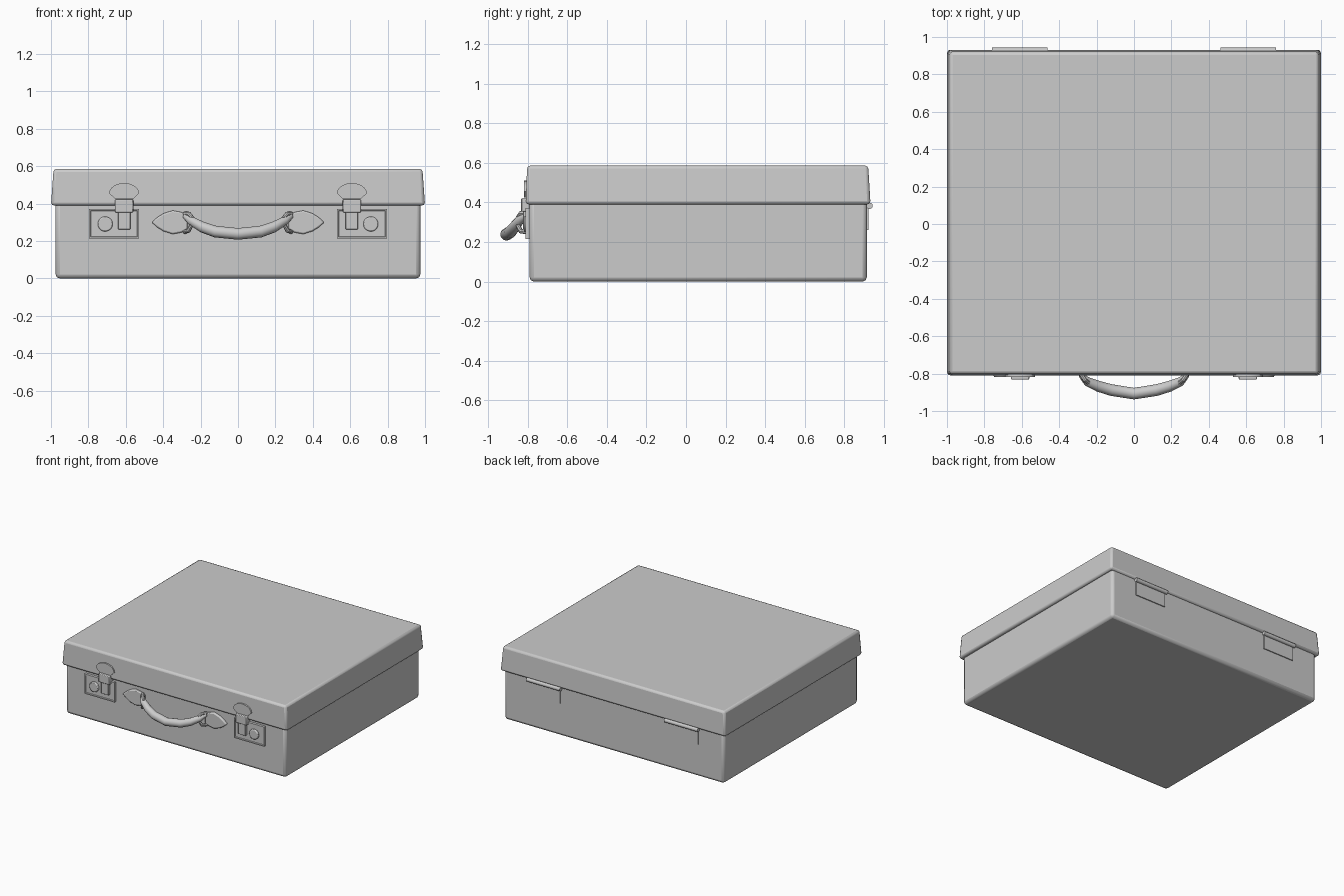
import bpy, bmesh, math
from mathutils import Vector

if "Cube" in bpy.data.objects:
    bpy.data.objects.remove(bpy.data.objects["Cube"])


def finish(name, bm, mirror=False, bevel=0.0, segs=2, angle=35):
    bmesh.ops.recalc_face_normals(bm, faces=bm.faces)
    me = bpy.data.meshes.new(name)
    bm.to_mesh(me)
    bm.free()
    ob = bpy.data.objects.new(name, me)
    bpy.context.collection.objects.link(ob)
    if bevel:
        b = ob.modifiers.new("Bevel", 'BEVEL')
        b.width, b.segments = bevel, segs
        b.limit_method, b.angle_limit = 'ANGLE', math.radians(40)
    if mirror:
        m = ob.modifiers.new("Mirror", 'MIRROR')
        m.use_clip = False
        m.merge_threshold = 0.0001
    bpy.ops.object.select_all(action='DESELECT')
    ob.select_set(True)
    bpy.context.view_layer.objects.active = ob
    bpy.ops.object.shade_smooth_by_angle(angle=math.radians(angle))
    return ob


def box_bm(x, y, z):
    bm = bmesh.new()
    bmesh.ops.create_cube(bm, size=1)
    for v in bm.verts:
        v.co = [(a + b) / 2 + c * (b - a) for c, (a, b) in zip(v.co, (x, y, z))]
    return bm


def plate_bm(points, y_back, y_front):
    """Outline in (x, z) extruded along y."""
    bm = bmesh.new()
    face = bm.faces.new([bm.verts.new((x, y_back, z)) for x, z in points])
    ext = bmesh.ops.extrude_face_region(bm, geom=[face])
    for v in ext['geom']:
        if isinstance(v, bmesh.types.BMVert):
            v.co.y = y_front
    return bm


def cyl_bm(p, q, r, n):
    """Cylinder from point p to point q."""
    p, q = Vector(p), Vector(q)
    bm = bmesh.new()
    bmesh.ops.create_cone(bm, cap_ends=True, segments=n, radius1=r, radius2=r, depth=(q - p).length)
    rot = (q - p).to_track_quat('Z', 'Y')
    for v in bm.verts:
        v.co = rot @ v.co + (p + q) / 2
    return bm


def tube_bm(path, radii, n=10):
    """Round tube through path with a radius at each point."""
    bm = bmesh.new()
    pts = [Vector(p) for p in path]
    rings = []
    for i, p in enumerate(pts):
        t = (pts[min(i + 1, len(pts) - 1)] - pts[max(i - 1, 0)]).normalized()
        u = t.cross(Vector((0, 0, 1))).normalized()
        w = t.cross(u)
        rings.append([bm.verts.new(p + radii[i] * (u * math.cos(a) + w * math.sin(a)))
                      for a in (2 * math.pi * k / n for k in range(n))])
    for a, b in zip(rings, rings[1:]):
        for k in range(n):
            bm.faces.new((a[k], a[(k + 1) % n], b[(k + 1) % n], b[k]))
    bm.faces.new(rings[0])
    bm.faces.new(rings[-1])
    return bm


# Case body
finish("case_body", box_bm((-.975, .975), (-.79, .913), (0, .42)), bevel=.022)

# Lid, flaring slightly towards its rim
bm = box_bm((-1, 1), (-.81, .932), (.39, .586))
for v in bm.verts:
    if v.co.z > .5:
        v.co.x *= .986
        v.co.y += .008 if v.co.y < 0 else -.012
finish("lid", bm, bevel=.016)

# Lock base plate with raised border
bm = box_bm((.53, .797), (-.81, -.785), (.214, .372))
bm.faces.ensure_lookup_table()
bm.normal_update()
front = min(bm.faces, key=lambda f: f.calc_center_median().y)
bmesh.ops.inset_region(bm, faces=[front], thickness=.012)
bmesh.ops.inset_region(bm, faces=[front], thickness=.004, depth=-.006)
finish("lock_plate", bm, mirror=True)

# Round lock button
finish("lock_button", cyl_bm((.71, -.79, .291), (.71, -.819, .291), .04, 20), mirror=True, bevel=.006)

# Latch: hinge block and hanging tab
finish("latch_block", box_bm((.56, .657), (-.832, -.79), (.353, .422)), mirror=True, bevel=.005)
finish("latch_tab", box_bm((.576, .641), (-.822, -.79), (.262, .36)), mirror=True, bevel=.003)

# Domed catch plate on the lid
arc = [(.609 + .08 * math.cos(a), .455 + .055 * math.sin(a))
       for a in (math.pi * k / 10 for k in range(11))]
finish("catch_plate", plate_bm(arc + [(.56, .425), (.657, .425)], -.797, -.817), mirror=True)

# Leaf-shaped handle mounts
half = [(.43, .028), (.40, .047), (.35, .063), (.305, .055), (.27, .04)]
leaf = ([(.462, .30)] + [(x, .30 + d) for x, d in half]
        + [(x, .30 - d) for x, d in reversed(half)])
finish("handle_mount", plate_bm(leaf, -.78, -.808), mirror=True, bevel=.008)

# Strap loops joining mounts and grip
loop = [(.285, -.80, .345), (.262, -.835, .345), (.245, -.848, .325),
        (.25, -.848, .285), (.265, -.835, .255), (.285, -.80, .25)]
finish("handle_loop", tube_bm(loop, [.012] * 6, 8), mirror=True)

# Curved grip
ctrl = [(.285, -.808, .335, .013), (.25, -.842, .308, .024), (.19, -.868, .274, .029),
        (.12, -.888, .25, .031), (0, -.907, .238, .031)]
ctrl = [(-x, y, z, r) for x, y, z, r in ctrl] + ctrl[-2::-1]
finish("handle_grip", tube_bm([c[:3] for c in ctrl], [c[3] for c in ctrl], 12), angle=50)

# Back hinges: leaf and knuckle
finish("hinge_leaf", box_bm((.475, .75), (.90, .921), (.26, .385)), mirror=True)
finish("hinge_knuckle", cyl_bm((.463, .927, .383), (.76, .927, .383), .016, 12), mirror=True)
